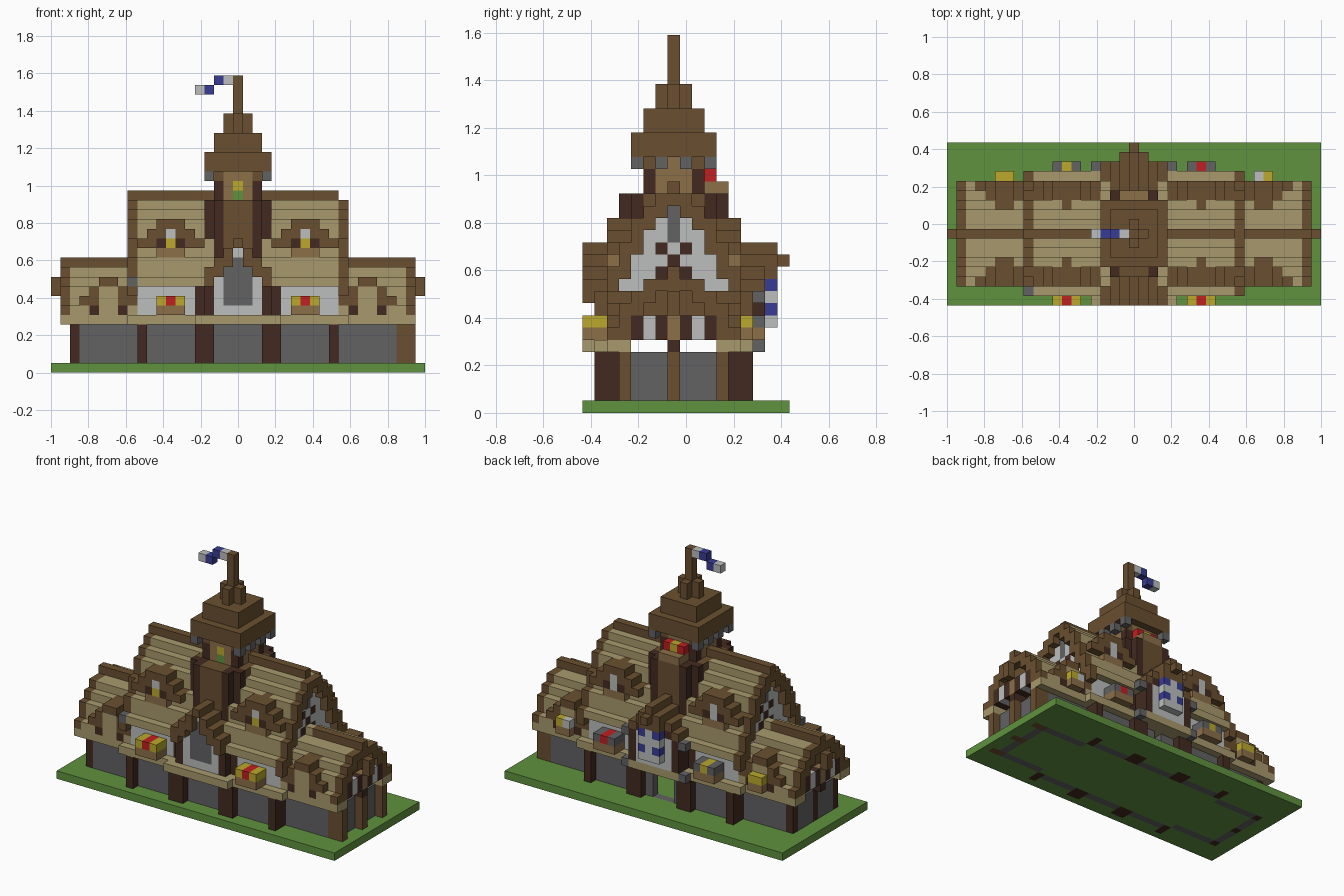
import bpy, bmesh
from mathutils import Vector

if "Cube" in bpy.data.objects:
    bpy.data.objects.remove(bpy.data.objects["Cube"], do_unlink=True)

U = 2 / 39      # edge of one block
MID = -1        # row of the ridge, front to back

PALETTE = {"straw": "A99A6D", "timber": "6A4F30", "dark_timber": "422A20",
           "stone": "626264", "plaster": "BCBEBE", "light_timber": "8C7049",
           "grass": "60923F", "red": "C01E22", "yellow": "BBA82C", "blue": "3A3C94"}


def linear(h):
    c = [int(h[i:i + 2], 16) / 255 for i in (0, 2, 4)]
    return [v / 12.92 if v < 0.04 else ((v + 0.055) / 1.055) ** 2.4 for v in c] + [1]


mats = {}
for name, code in PALETTE.items():
    m = bpy.data.materials.new(name)
    m.use_nodes = True
    m.diffuse_color = linear(code)
    m.node_tree.nodes["Principled BSDF"].inputs["Base Color"].default_value = linear(code)
    mats[name] = m

cells = {}


def span(v):
    return range(min(v), max(v) + 1) if isinstance(v, tuple) else (v,)


def block(part, colour, x, y, z):
    """Fill a box of blocks; each range is inclusive, colour None carves."""
    for i in span(x):
        for j in span(y):
            for k in span(z):
                if colour:
                    cells[i, j, k] = (part, colour)
                else:
                    cells.pop((i, j, k), None)


def flip(v, s):
    return tuple(s * a for a in v) if isinstance(v, tuple) else s * v


def pair(part, colour, x, y, z):
    """The same box on both the left and right."""
    for s in (-1, 1):
        block(part, colour, flip(x, s), y, z)


def row(d, s):
    return tuple(MID + s * a for a in d) if isinstance(d, tuple) else MID + s * d


def quad(part, colour, x, d, z):
    """Mirrored left and right, and about the ridge at distance d."""
    for s in (-1, 1):
        pair(part, colour, x, row(d, s), z)


def roof(part, colour, x, heights, eave):
    for d, top in enumerate(heights):
        low = heights[d + 1] if d + 1 < len(heights) else eave
        quad(part, colour, x, d, (min(low, top), top))


# Ground
block("ground", "grass", (-19, 19), (-8, 8), 0)

# Ground floor walls and posts
quad("wing_walls", "stone", (11, 16), 4, (0, 4))
pair("wing_walls", "stone", 17, row((-4, 4), 1), (0, 4))
quad("main_walls", "stone", (0, 10), 5, (0, 4))
quad("wall_posts", "dark_timber", 10, (5, 6), (0, 4))
for d in (-4, 0, 4):
    block("end_posts", "dark_timber", -17, MID + d, (0, 4))
    block("end_posts", "timber", (17, 18), MID + d, (0, 4))
quad("entrance_posts", "dark_timber", (3, 4), (5, 6), (0, 4))

# Straw ledge above the ground floor
quad("ledge", "straw", (0, 11), (5, 6), 5)
quad("ledge", "straw", (11, 18), (4, 5), 5)

# Upper storey of the main hall
quad("upper_walls", "plaster", (0, 9), 5, (6, 8))
quad("upper_posts", "dark_timber", 10, 5, (6, 8))
quad("upper_posts", "dark_timber", 4, 5, (6, 8))

# Stepped roofs with timber ridges and gable trims
MAIN = [18, 17, 16, 15, 13, 11, 9]
WING = [11, 10, 10, 9, 8, 6]
pair("main_gable", "plaster", 10, row((-5, 5), 1), (6, 10))
for d, top in enumerate(MAIN[:6]):
    quad("main_gable", "plaster", 10, d, (6, top - 1))
for d, top in enumerate(WING[:5]):
    quad("wing_gable", "timber", 17, d, (6, top - 1))
roof("main_roof", "straw", (0, 10), MAIN, 9)
roof("main_trim", "timber", 11, MAIN, 8)
roof("wing_roof", "straw", (11, 17), WING, 5)
roof("wing_trim", "timber", 18, WING, 6)
block("main_ridge", "timber", (-11, 10), MID, 18)
block("main_ridge", None, 11, MID, 18)
pair("wing_ridge", "timber", (12, 18), MID, 11)
pair("ridge_beam_end", "timber", 19, MID, (8, 9))
roof("main_trim", "timber", 11, MAIN, 8)
block("main_ridge", None, 11, MID, 18)
block("corner_stone", "stone", -11, -7, 9)

# Tall gable details
quad("gable_studs", "dark_timber", 10, 1, 13)
quad("gable_studs", "dark_timber", 10, 1, 11)
pair("gable_studs", "dark_timber", 10, MID, (11, 12))
pair("gable_vent", "stone", 10, MID, (14, 15))
pair("gable_vent", "stone", 10, row((-1, 1), 1), 16)

# Wing gable windows
for x in (17, 18):
    quad("wing_windows", "plaster", x, 2, (6, 7))
    quad("wing_window_frames", "dark_timber", x, 1, (6, 7))
    quad("wing_window_frames", "dark_timber", x, 3, (6, 7))
    pair("wing_window_sill", "light_timber", x, MID, (6, 7))
    pair("wing_window_sill", "dark_timber", x, MID, 5)

# Main roof dormers and wing dormers
for c in (-7, 7):
    for s in (-1, 1):
        block("dormer_ridge", "timber", c, row((2, 5), s), 15)
        block("dormer_roof", "timber", (c - 1, c + 1), row((4, 5), s), 15)
        block("dormer_window", "plaster", c, row(4, s), (12, 14))
        block("dormer_window", "plaster", c, row(5, s), 14)
        block("dormer_box", "light_timber", (c - 1, c + 1), row(5, s), 12)
        block("dormer_flower", "yellow" if s < 0 else "plaster", c, row(5, s), 13)
        for t in (-1, 1):
            block("dormer_roof", "timber", (c + t, c + 2 * t), row((3, 5), s), 14)
            block("dormer_roof", "timber", (c + 2 * t, c + 3 * t), row((4, 5), s), 13)
            block("dormer_frame", "dark_timber", c + t, row((4, 5), s), 13)
quad("wing_dormer_face", "straw", (13, 14), (4, 5), (6, 8))
quad("wing_dormer_roof", "timber", (13, 14), (3, 5), 9)
for a, b in ((12, 11), (15, 16)):
    quad("wing_dormer_roof", "timber", a, (4, 5), (7, 8))
    quad("wing_dormer_roof", "timber", b, 5, 7)
    quad("wing_dormer_frame", "dark_timber", a, 5, 6)

# Flower boxes
for c in (-7, 7):
    for s in (-1, 1):
        block("flower_box", "light_timber", (c - 1, c + 1), row((6, 7), s), 6)
        edge, heart = ("yellow", "red") if s < 0 else ("stone", "red" if c > 0 else "yellow")
        block("flowers", edge, (c - 1, c + 1), row((6, 7), s), 7)
        block("flowers", heart, c, row((6, 7), s), 7)
pair("wing_flower_box", "light_timber", (13, 14), 5, 6)
pair("wing_flowers", "yellow", 14, 5, 7)
block("wing_flowers", "plaster", 13, 5, 7)
block("wing_flowers", "yellow", -13, 5, 7)

# Cross gables, front and back
PORCH = [13, 12, 11, 10]
for e, top in enumerate(PORCH):
    pair("porch_roof", "timber", e, (-8, -5), (top - (e > 0), top))
    pair("porch_roof", "timber", e, (3, 6), (top - (e > 0), top))
    pair("porch_wall", "plaster", e, -7, (6, top - 1))
    pair("bay_wall", "plaster", e, 6, (6, top - 1))
for y in (-7, 6):
    pair("porch_frame", "dark_timber", 3, (y, y - 1 if y > 0 else y + 1), (6, 9))
    pair("porch_frame", "dark_timber", 2, y, 10)
block("porch_ledge", "straw", (-4, 4), -8, 5)
block("bay_ledge", "straw", (-3, 3), 6, 5)
block("porch_panel", "stone", (-1, 1), -7, (7, 10))
block("porch_panel", "stone", 0, -7, 11)

# Back bay: checkered window, pointed hood, doorway and lanterns
block("bay_window", "plaster", (-1, 1), 7, (7, 10))
for z in (8, 10):
    pair("bay_window", "blue", 1, 7, z)
block("bay_hood", "timber", (-1, 1), 7, (11, 12))
block("bay_hood", "timber", 0, 7, 13)
block("bay_hood", "timber", 0, 8, 12)
block("doorway", None, (-1, 1), 4, (1, 3))
block("doorway", None, 0, 4, 4)
pair("lanterns", "stone", 4, 6, 9)
pair("lanterns", "stone", 4, 6, 5)

# Tower base
quad("tower_base", "timber", (0, 1), (0, 4), (13, 17))
quad("tower_base", "timber", (2, 3), (0, 2), (13, 17))
quad("tower_columns", "dark_timber", 2, (3, 4), (12, 17))
quad("tower_columns", "dark_timber", 3, 3, (12, 17))

# Belfry
quad("belfry", "light_timber", (0, 1), (0, 2), (18, 20))
quad("belfry", "light_timber", 2, (0, 1), (18, 20))
quad("belfry_posts", "dark_timber", 2, 2, (18, 19))
quad("belfry_beams", "timber", 2, 2, 20)
quad("belfry_stones", "stone", 3, 3, 20)
quad("belfry_stones", "stone", 3, 1, 20)
block("belfry_window", "yellow", 0, -3, 19)
block("belfry_window", "grass", 0, -3, 18)
block("belfry_box", "light_timber", (-1, 1), (2, 3), 18)
block("belfry_flowers", "red", (-1, 1), 2, 19)
block("belfry_flowers", "yellow", 0, 2, 19)

# Spire, pole and flag
for r, z in ((3, 21), (2, 23)):
    block("spire", "timber", (-r, r), row((-r, r), 1), (z, z + 1))
block("spire", "timber", (-1, 1), MID, (25, 26))
block("spire", "timber", 0, row((-1, 1), 1), (25, 26))
block("flag_pole", "timber", 0, MID, (27, 30))
for x, z, colour in ((-1, 30, "plaster"), (-2, 30, "blue"), (-3, 29, "blue"), (-4, 29, "plaster")):
    block("flag", colour, x, MID, z)

# Turn the blocks of each part into a mesh of its outer faces
parts = {}
for pos, (part, colour) in cells.items():
    parts.setdefault(part, []).append((Vector(pos), colour))
for part, items in parts.items():
    bm, verts = bmesh.new(), {}
    slots = sorted({colour for _, colour in items})
    for pos, colour in items:
        for axis in range(3):
            for s in (-1, 1):
                n, a, b = Vector(), Vector(), Vector()
                n[axis], a[(axis + 1) % 3], b[(axis + 2) % 3] = s, s, 1
                if tuple(int(v) for v in pos + n) in cells:
                    continue
                ring = []
                for p, q in ((-1, -1), (1, -1), (1, 1), (-1, 1)):
                    co = (pos + (n + a * p + b * q) / 2 + Vector((0, 0, 0.5))) * U
                    key = tuple(round(v, 4) for v in co)
                    if key not in verts:
                        verts[key] = bm.verts.new(co)
                    ring.append(verts[key])
                face = bm.faces.get(ring) or bm.faces.new(ring)
                face.material_index = slots.index(colour)
    mesh = bpy.data.meshes.new(part)
    bm.to_mesh(mesh)
    bm.free()
    for colour in slots:
        mesh.materials.append(mats[colour])
    bpy.context.collection.objects.link(bpy.data.objects.new(part, mesh))
